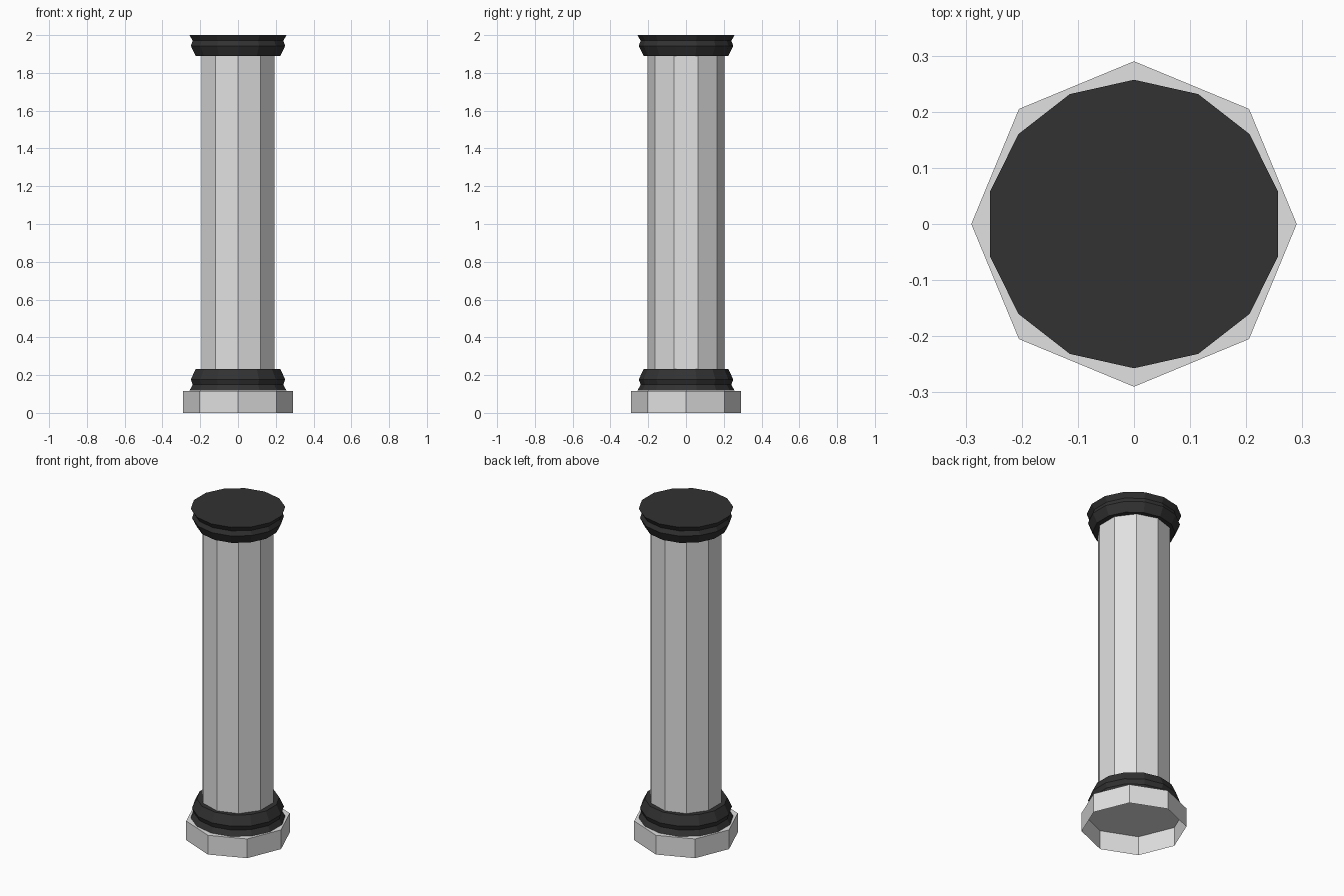
import bpy, bmesh, math

if "Cube" in bpy.data.objects:
    bpy.data.objects.remove(bpy.data.objects["Cube"])


def material(name, value):
    m = bpy.data.materials.new(name)
    m.diffuse_color = (value, value, value, 1)
    m.use_nodes = True
    m.node_tree.nodes["Principled BSDF"].inputs["Base Color"].default_value = m.diffuse_color
    return m


stone = material("pale stone", 0.75)
dark = material("dark metal", 0.032)


def lathe(name, profile, sides, mat, sx=1.0, cap_start=False, cap_end=False):
    """Flat-faced turned part from (radius, z) points, one corner on the y axis."""
    bm = bmesh.new()
    rings = []
    for r, z in profile:
        ring = []
        for i in range(sides):
            a = math.pi / 2 + 2 * math.pi * i / sides
            ring.append(bm.verts.new((r * sx * math.cos(a), r * math.sin(a), z)))
        rings.append(ring)
    for low, high in zip(rings, rings[1:]):
        for i in range(sides):
            j = (i + 1) % sides
            bm.faces.new((low[i], low[j], high[j], high[i]))
    if cap_start:
        bm.faces.new(rings[0][::-1])
    if cap_end:
        bm.faces.new(rings[-1])
    me = bpy.data.meshes.new(name)
    bm.to_mesh(me)
    bm.free()
    me.materials.append(mat)
    ob = bpy.data.objects.new(name, me)
    bpy.context.collection.objects.link(ob)
    return ob


# octagonal plinth, open underneath
lathe("plinth", [(0.29, 0), (0.29, 0.117)], 8, stone, cap_end=True)

# ten-sided shaft
lathe("shaft", [(0.204, 0.118), (0.204, 1.95)], 10, stone)

# moulded rings: the upper one is the lower one turned over
moulding = [(0.257, 0.0), (0.240, 0.031), (0.250, 0.059), (0.224, 0.115)]
lathe("base_ring", [(r, 0.118 + h) for r, h in moulding], 14, dark,
      sx=1.025, cap_end=True)
lathe("top_ring", [(r, 2.0 - h * 0.96) for r, h in reversed(moulding)], 14, dark,
      sx=1.025, cap_start=True, cap_end=True)
